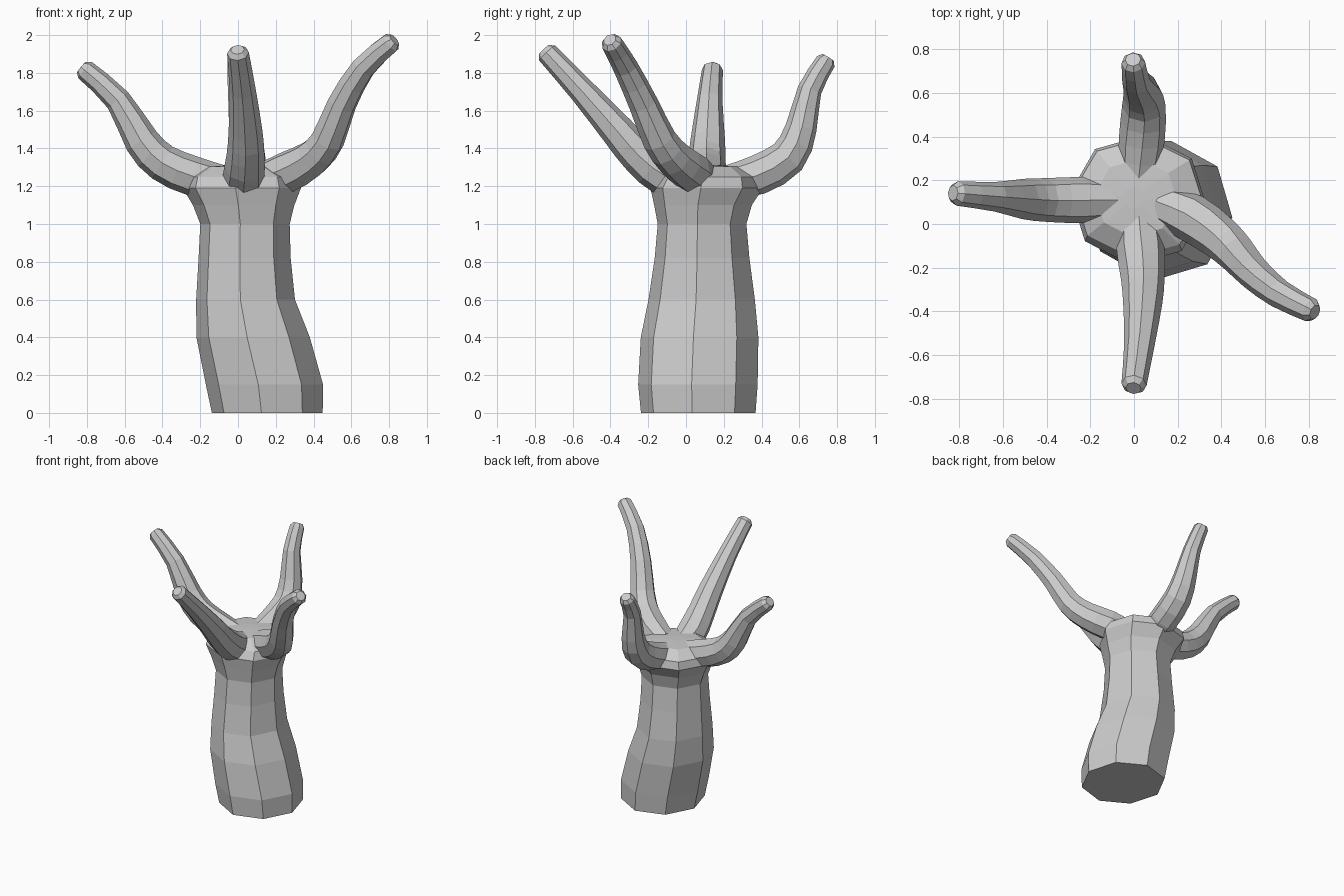
import bpy, bmesh, math
from mathutils import Vector

if "Cube" in bpy.data.objects:
    bpy.data.objects.remove(bpy.data.objects["Cube"])

SIDES = 8


def skin_rings(name, rings):
    """Join successive rings of points with quads and cap both ends."""
    bm = bmesh.new()
    loops = [[bm.verts.new(p) for p in ring] for ring in rings]
    for a, b in zip(loops, loops[1:]):
        for i in range(SIDES):
            j = (i + 1) % SIDES
            bm.faces.new((a[i], a[j], b[j], b[i]))
    bm.faces.new(loops[0][::-1])
    bm.faces.new(loops[-1])
    bmesh.ops.recalc_face_normals(bm, faces=bm.faces[:])
    mesh = bpy.data.meshes.new(name)
    bm.to_mesh(mesh)
    bm.free()
    obj = bpy.data.objects.new(name, mesh)
    bpy.context.collection.objects.link(obj)
    return obj


def flat_ring(cx, cy, z, rx, ry):
    """Horizontal octagon, slightly twisted like the trunk."""
    angles = [math.radians(-6 + 360 * i / SIDES) for i in range(SIDES)]
    return [Vector((cx + rx * math.cos(a), cy + ry * math.sin(a), z)) for a in angles]


def smooth_path(pts):
    """Insert one rounded midpoint between neighbouring path points."""
    pts = [Vector(p) for p in pts]
    out = []
    for i in range(len(pts) - 1):
        p0, p1, p2 = pts[max(i - 1, 0)], pts[i], pts[i + 1]
        p3 = pts[min(i + 2, len(pts) - 1)]
        out += [p1, (9 * (p1 + p2) - p0 - p3) / 16]
    return out + [pts[-1]]


def branch(name, pts):
    """Tapered octagonal tube along (x, y, z, radius) points with a blunt tip."""
    path = smooth_path(pts)
    centres = [p.xyz for p in path]
    radii = [p.w for p in path]
    end_dir = (centres[-1] - centres[-2]).normalized()
    centres.append(centres[-1] + end_dir * 0.025)
    radii.append(0.036)
    # sideways axis stays horizontal so the tube does not twist
    out = centres[-1] - centres[0]
    side = Vector((-out.y, out.x, 0)).normalized()
    rings = []
    for i, (c, r) in enumerate(zip(centres, radii)):
        t = (centres[min(i + 1, len(centres) - 1)] - centres[max(i - 1, 0)]).normalized()
        s = (side - t * side.dot(t)).normalized()
        u = t.cross(s)
        rings.append([c + r * (math.cos(a) * s + math.sin(a) * u)
                      for a in (2 * math.pi * k / SIDES for k in range(SIDES))])
    return skin_rings(name, rings)


# trunk flaring into the crown where the branches meet
skin_rings("trunk", [flat_ring(*r) for r in (
    (0.155, 0.065, 0.00, 0.295, 0.305),
    (0.14, 0.063, 0.15, 0.312, 0.318),
    (0.08, 0.072, 0.40, 0.302, 0.313),
    (0.04, 0.083, 0.60, 0.263, 0.283),
    (0.035, 0.085, 0.82, 0.245, 0.252),
    (0.037, 0.085, 1.00, 0.238, 0.236),
    (0.03, 0.09, 1.10, 0.27, 0.26),
    (0.02, 0.11, 1.19, 0.315, 0.30),
    (0.02, 0.12, 1.25, 0.30, 0.275),
    (0.01, 0.12, 1.305, 0.19, 0.18),
    (0.0, 0.12, 1.312, 0.05, 0.05))])

# four branches, each from the crown out to its tip
branch("left_branch", [
    (-0.08, 0.11, 1.22, 0.09), (-0.24, 0.11, 1.255, 0.105), (-0.40, 0.11, 1.325, 0.10),
    (-0.51, 0.115, 1.44, 0.092), (-0.635, 0.125, 1.655, 0.068), (-0.81, 0.14, 1.815, 0.056)])
branch("front_branch", [
    (0.02, 0.05, 1.21, 0.09), (0.03, -0.11, 1.255, 0.11), (0.04, -0.25, 1.365, 0.10),
    (0.04, -0.36, 1.49, 0.09), (0.025, -0.55, 1.705, 0.07), (0.0, -0.735, 1.905, 0.058)])
branch("back_branch", [
    (0.02, 0.22, 1.22, 0.09), (0.035, 0.38, 1.26, 0.105), (0.045, 0.54, 1.355, 0.10),
    (0.035, 0.61, 1.51, 0.083), (0.01, 0.655, 1.71, 0.064), (-0.003, 0.74, 1.86, 0.054)])
branch("right_branch", [
    (0.12, 0.09, 1.23, 0.09), (0.26, 0.03, 1.275, 0.11), (0.39, -0.06, 1.345, 0.10),
    (0.475, -0.14, 1.445, 0.09), (0.55, -0.225, 1.635, 0.078),
    (0.665, -0.32, 1.83, 0.066), (0.81, -0.395, 1.96, 0.056)])
